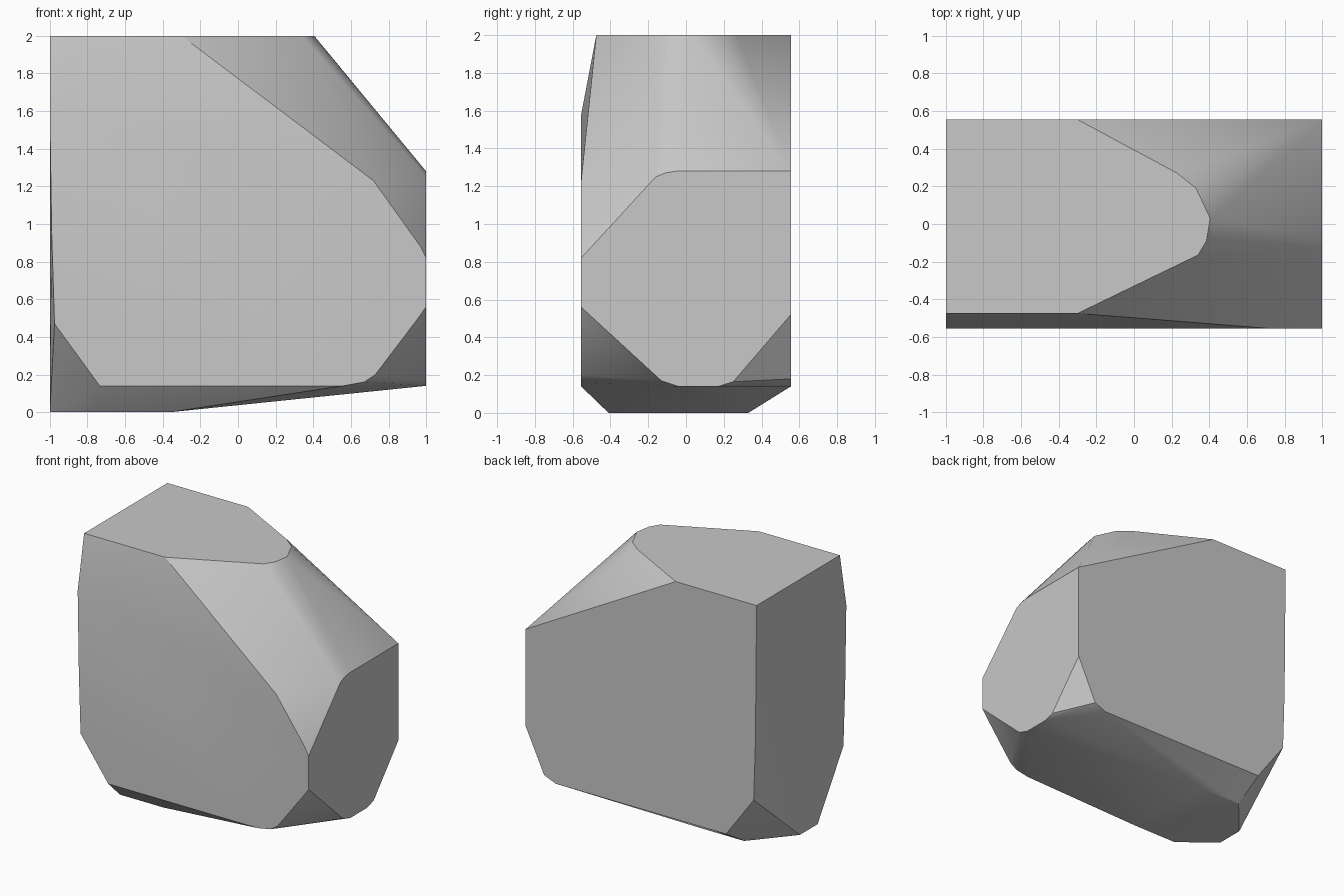
import bpy
import bmesh
import math

# Remove the default object if present
default_cube = bpy.data.objects.get("Cube")
if default_cube:
    bpy.data.objects.remove(default_cube, do_unlink=True)

# Main planes of the boulder
DEPTH = 0.555
TOP = 2.0
SIDE = 1.0
LEDGE = 0.14


def on_plane(axis, offset, outline):
    """Place a flat outline on the plane where the given axis equals offset."""
    points = []
    for a, b in outline:
        point = [a, b]
        point.insert("xyz".index(axis), offset)
        points.append(tuple(point))
    return points


def make_material(name, colour):
    material = bpy.data.materials.new(name)
    material.use_nodes = True
    material.diffuse_color = colour
    shader = material.node_tree.nodes["Principled BSDF"]
    shader.inputs["Base Color"].default_value = colour
    return material


# Flat top, pointed towards the right
points = on_plane("z", TOP, [
    (-SIDE, DEPTH), (-0.3, DEPTH), (0.23, 0.27), (0.33, 0.19), (0.405, 0.03),
    (0.385, -0.09), (0.34, -0.165), (-0.3, -0.475), (-SIDE, -0.475)])

# Right face with its chamfered corners
points += on_plane("x", SIDE, [
    (DEPTH, 1.28), (-0.05, 1.28), (-0.11, 1.27), (-0.16, 1.25),
    (-DEPTH, 0.82), (-DEPTH, 0.56), (-0.13, 0.17), (-0.04, LEDGE),
    (0.17, LEDGE), (0.25, 0.165), (DEPTH, 0.52)])

# Front face, leaning back near the top
points += on_plane("y", -DEPTH, [
    (-SIDE, 1.58), (0.72, 1.23), (0.97, 0.88), (0.95, 0.49), (0.73, 0.2),
    (0.67, 0.16), (0.56, LEDGE)])

# Lower edge of the back face
points += on_plane("y", DEPTH, [(0.84, 0.18), (0.74, LEDGE)])

# Left corners shared by the front and the back
for y in (-DEPTH, DEPTH):
    points += on_plane("y", y, [(-0.735, LEDGE), (-0.975, 0.47), (-0.99, 0.95)])

# Flat underside
points += on_plane("z", 0.0, [
    (-0.735, -0.41), (-0.36, -0.41), (-0.36, 0.33), (-0.735, 0.33),
    (-SIDE, 0.02), (-SIDE, -0.2)])

# Wrap the outlines into one solid and merge coplanar triangles
bm = bmesh.new()
for point in points:
    bm.verts.new(point)
hull = bmesh.ops.convex_hull(bm, input=bm.verts[:])
loose = {v for v in hull["geom_interior"] + hull["geom_unused"]
         if isinstance(v, bmesh.types.BMVert)}
bmesh.ops.delete(bm, geom=list(loose), context="VERTS")
bmesh.ops.dissolve_limit(bm, angle_limit=math.radians(0.5),
                         verts=bm.verts[:], edges=bm.edges[:])
bmesh.ops.recalc_face_normals(bm, faces=bm.faces[:])

mesh = bpy.data.meshes.new("boulder")
bm.to_mesh(mesh)
bm.free()
mesh.materials.append(make_material("stone grey", (0.58, 0.58, 0.58, 1.0)))
boulder = bpy.data.objects.new("boulder", mesh)
bpy.context.collection.objects.link(boulder)

# Soft shading on shallow corners, crisp main edges
bpy.ops.object.select_all(action="DESELECT")
boulder.select_set(True)
bpy.context.view_layer.objects.active = boulder
bpy.ops.object.shade_smooth_by_angle(angle=math.radians(30))
